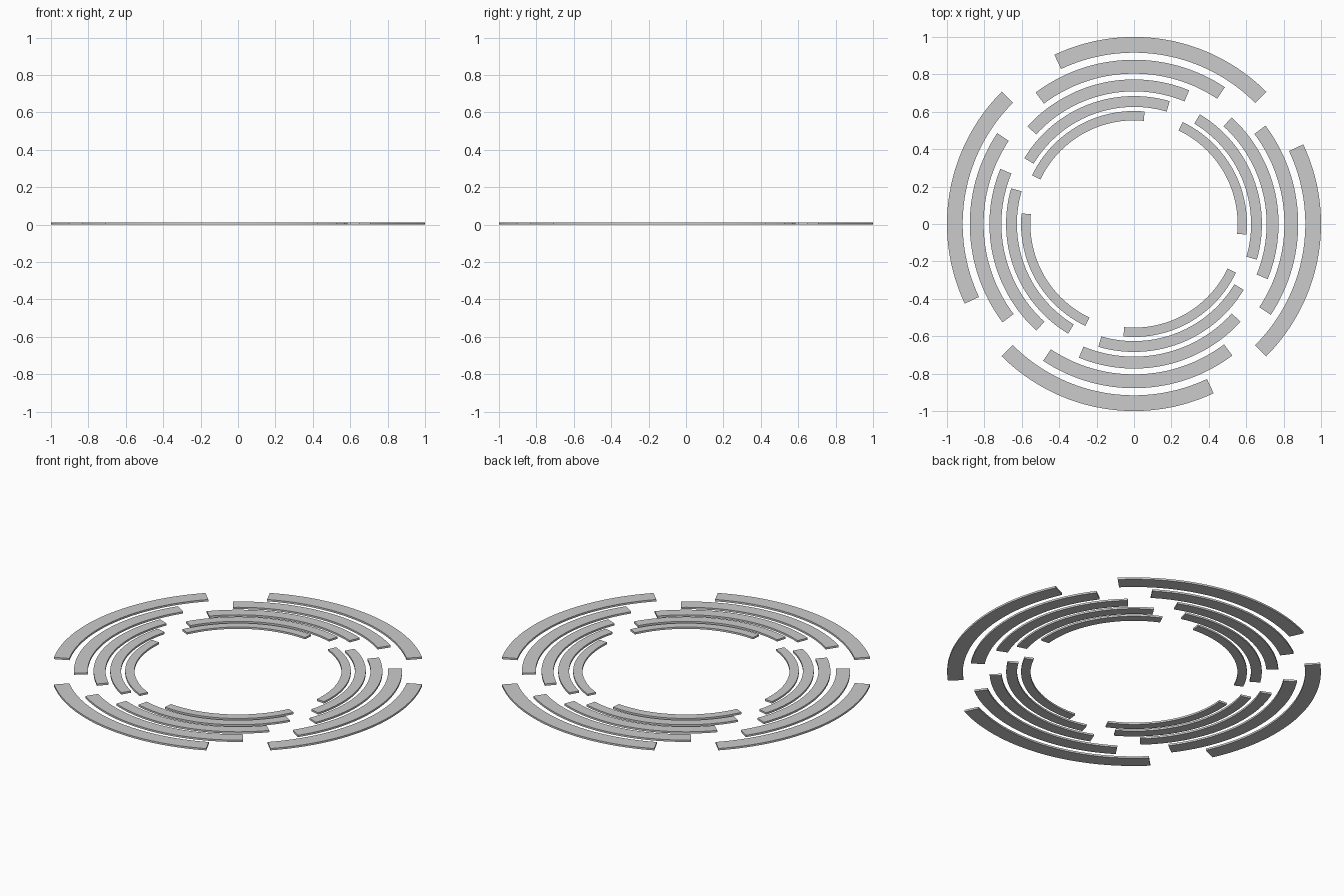
import bpy, bmesh
from math import radians, cos, sin

if "Cube" in bpy.data.objects:
    bpy.data.objects.remove(bpy.data.objects["Cube"])

THICK = 0.011
SEGS = 32

# rings: outer radius, inner radius, start angle, end angle
RINGS = [
    (1.000, 0.916, 45.0, 115.2),
    (0.878, 0.804, 56.4, 126.8),
    (0.773, 0.709, 67.6, 137.5),
    (0.684, 0.626, 73.8, 149.0),
    (0.604, 0.554, 84.6, 154.5),
]


def arc_bar(name, outer, inner, start, end):
    """Flat curved bar with square ends."""
    bm = bmesh.new()
    angles = [radians(start + (end - start) * i / SEGS) for i in range(SEGS + 1)]
    sections = []
    for a in angles:
        sections.append([bm.verts.new((r * cos(a), r * sin(a), z))
                         for r, z in ((inner, 0), (outer, 0), (outer, THICK), (inner, THICK))])
    for s, t in zip(sections, sections[1:]):
        for k in range(4):
            n = (k + 1) % 4
            bm.faces.new((s[k], s[n], t[n], t[k]))
    bm.faces.new(sections[0])
    bm.faces.new(sections[-1])
    bmesh.ops.recalc_face_normals(bm, faces=bm.faces)
    mesh = bpy.data.meshes.new(name)
    bm.to_mesh(mesh)
    bm.free()
    obj = bpy.data.objects.new(name, mesh)
    bpy.context.collection.objects.link(obj)
    obj.select_set(True)
    bpy.context.view_layer.objects.active = obj


# four bars per ring, a quarter turn apart
for i, (outer, inner, start, end) in enumerate(RINGS, 1):
    for q in range(4):
        arc_bar(f"ring_{i}_bar_{q + 1}", outer, inner, start + 90 * q, end + 90 * q)

bpy.ops.object.shade_smooth_by_angle(angle=radians(30))
